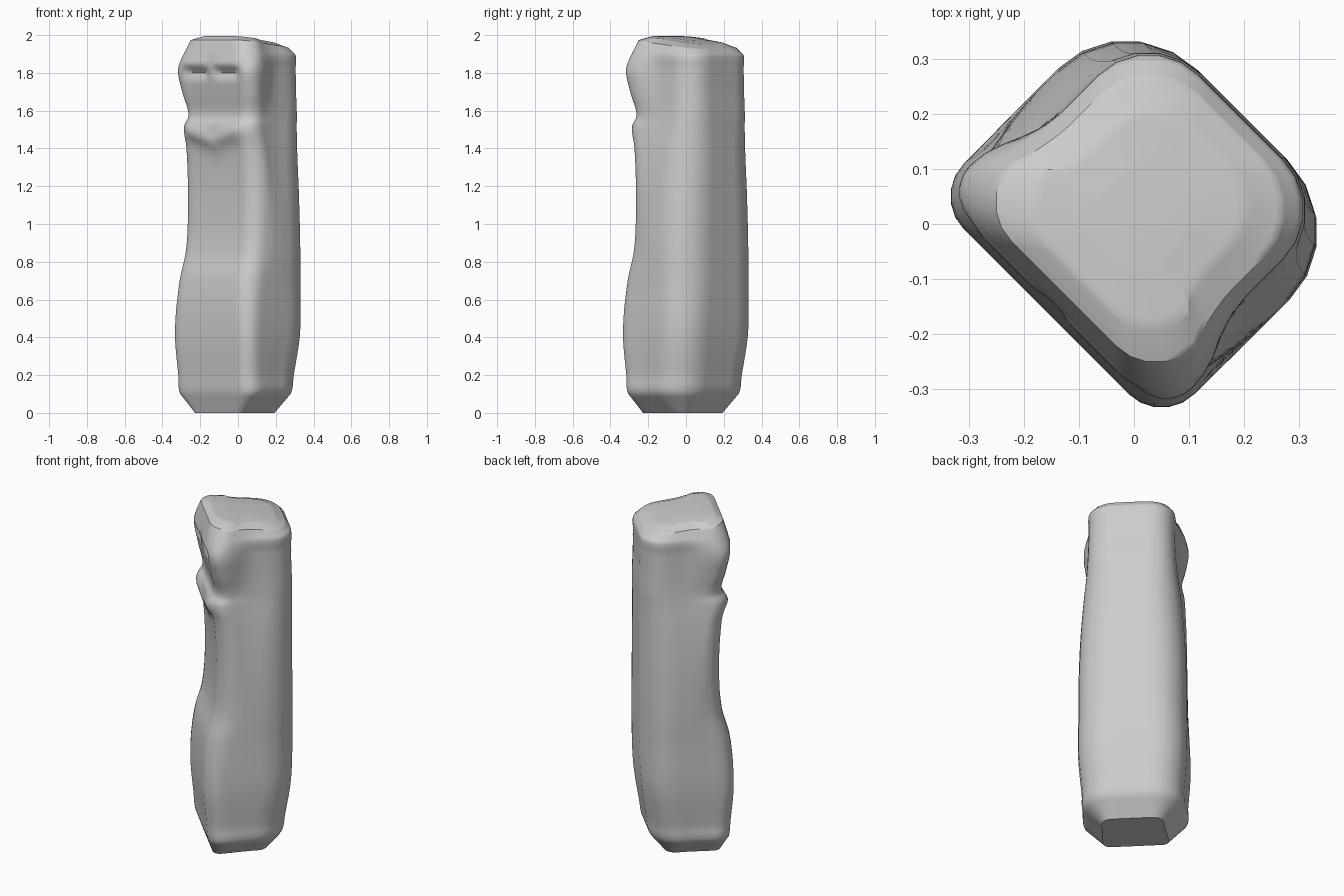
import bpy
import bmesh
from math import sin, cos, pi, sqrt, exp

default_cube = bpy.data.objects.get("Cube")
if default_cube:
    bpy.data.objects.remove(default_cube, do_unlink=True)

# Key sections: height, front, back, front half width, back half width, front radius, back radius
SECTIONS = [
    (0, .165, .14, .18, .17, .04, .06),
    (.1, .2, .22, .28, .27, .08, .16),
    (.2, .21, .24, .285, .28, .08, .17),
    (.42, .226, .27, .297, .297, .085, .17),
    (.7, .207, .28, .29, .295, .1, .18),
    (.86, .165, .28, .285, .295, .1, .18),
    (1.15, .15, .28, .285, .285, .1, .18),
    (1.4, .165, .28, .275, .265, .09, .17),
    (1.52, .185, .28, .265, .25, .08, .15),
    (1.57, .165, .28, .255, .245, .08, .14),
    (1.7, .185, .275, .275, .238, .07, .13),
    (1.82, .205, .275, .286, .235, .07, .13),
    (1.9, .2, .272, .265, .235, .1, .13),
    (1.95, .18, .25, .235, .21, .1, .13),
    (1.972, .14, .2, .18, .15, .1, .1),
    (1.978, .07, .1, .09, .075, .05, .05),
]


def smoothstep(low, high, value):
    t = max(0, min(1, (value - low) / (high - low)))
    return t * t * (3 - 2 * t)


def span(a, b, count):
    """Points strictly between a and b."""
    return [a + (b - a) * i / count for i in range(1, count)]


def half_ring(front, back, wide_front, wide_back, r_front, r_back):
    """One side of a rounded section, from front centre to back centre."""
    pts = [(front, v) for v in [0] + span(0, wide_front - r_front, 10)]
    arc = [pi / 2 * i / 5 for i in range(6)]
    pts += [(front - r_front * (1 - cos(a)), wide_front - r_front * (1 - sin(a))) for a in arc]
    for u in span(front - r_front, r_back - back, 8):
        t = smoothstep(-.05, .13, u)
        pts.append((u, wide_back + (wide_front - wide_back) * t))
    pts += [(-back + r_back * (1 - sin(a)), wide_back - r_back * (1 - cos(a))) for a in arc]
    pts += [(-back, v) for v in span(wide_back - r_back, 0, 5)] + [(-back, 0)]
    return pts


def carve(u, v, z):
    """Brow crease, nose, muzzle bib and the tilted crown."""
    side = abs(v)
    if u > .1:
        eyes = smoothstep(.01, .05, side) * (1 - smoothstep(.17, .22, side))
        u -= .022 * eyes * exp(-((z - 1.8) / .025) ** 2)
        u += .008 * eyes * exp(-((z - 1.85) / .025) ** 2)
        bib = 1.43 + .35 * side
        u += .02 * exp(-((z - bib) / .045) ** 2) * (1 - smoothstep(.15, .24, side))
    z += smoothstep(1.88, 1.97, z) * (.13 * u + .005)
    return u, z


def refine(rows, steps):
    """Catmull-Rom rows between the key sections."""
    out = []
    for i in range(len(rows) - 1):
        p0, p1 = rows[max(i - 1, 0)], rows[i]
        p2, p3 = rows[i + 1], rows[min(i + 2, len(rows) - 1)]
        h0, h1, h2 = p1[0] - p0[0], p2[0] - p1[0], p3[0] - p2[0]
        for s in range(steps):
            t = s / steps
            row = [p1[0] + h1 * t]
            for a, b, c, d in list(zip(p0, p1, p2, p3))[1:]:
                slope = (c - b) / h1
                m1 = slope if not h0 else ((b - a) / h0 + slope) / 2
                m2 = slope if not h2 else ((d - c) / h2 + slope) / 2
                if i < 1 or i > len(rows) - 5:
                    m1 = m2 = slope
                row.append((1 - t) ** 2 * ((1 + 2 * t) * b + t * h1 * m1)
                           + t * t * ((3 - 2 * t) * c - (1 - t) * h1 * m2))
            out.append(row)
    return out + [rows[-1]]


# Carved column, standing with its face turned to the front right corner
bm = bmesh.new()
rings = []
for z, *shape in refine(SECTIONS, 6):
    half = half_ring(*shape)
    ring = []
    for u, v in half + [(u, -v) for u, v in half[-2:0:-1]]:
        u, height = carve(u, v, z)
        ring.append(bm.verts.new(((v - u) / sqrt(2), -(u + v) / sqrt(2), height)))
    rings.append(ring)
for low, high in zip(rings, rings[1:]):
    for i in range(len(low)):
        j = (i + 1) % len(low)
        bm.faces.new((low[i], low[j], high[j], high[i]))
bm.faces.new(rings[0])
bm.faces.new(rings[-1])
bmesh.ops.recalc_face_normals(bm, faces=bm.faces)

mesh = bpy.data.meshes.new("carved_figure")
bm.to_mesh(mesh)
bm.free()
figure = bpy.data.objects.new("carved_figure", mesh)
bpy.context.collection.objects.link(figure)

# Plain stone colour
stone = bpy.data.materials.new("grey_stone")
stone.use_nodes = True
stone.diffuse_color = (.6, .6, .6, 1)
stone.node_tree.nodes["Principled BSDF"].inputs["Base Color"].default_value = (.6, .6, .6, 1)
mesh.materials.append(stone)

bpy.ops.object.select_all(action="DESELECT")
figure.select_set(True)
bpy.context.view_layer.objects.active = figure
bpy.ops.object.shade_smooth_by_angle(angle=.7)
